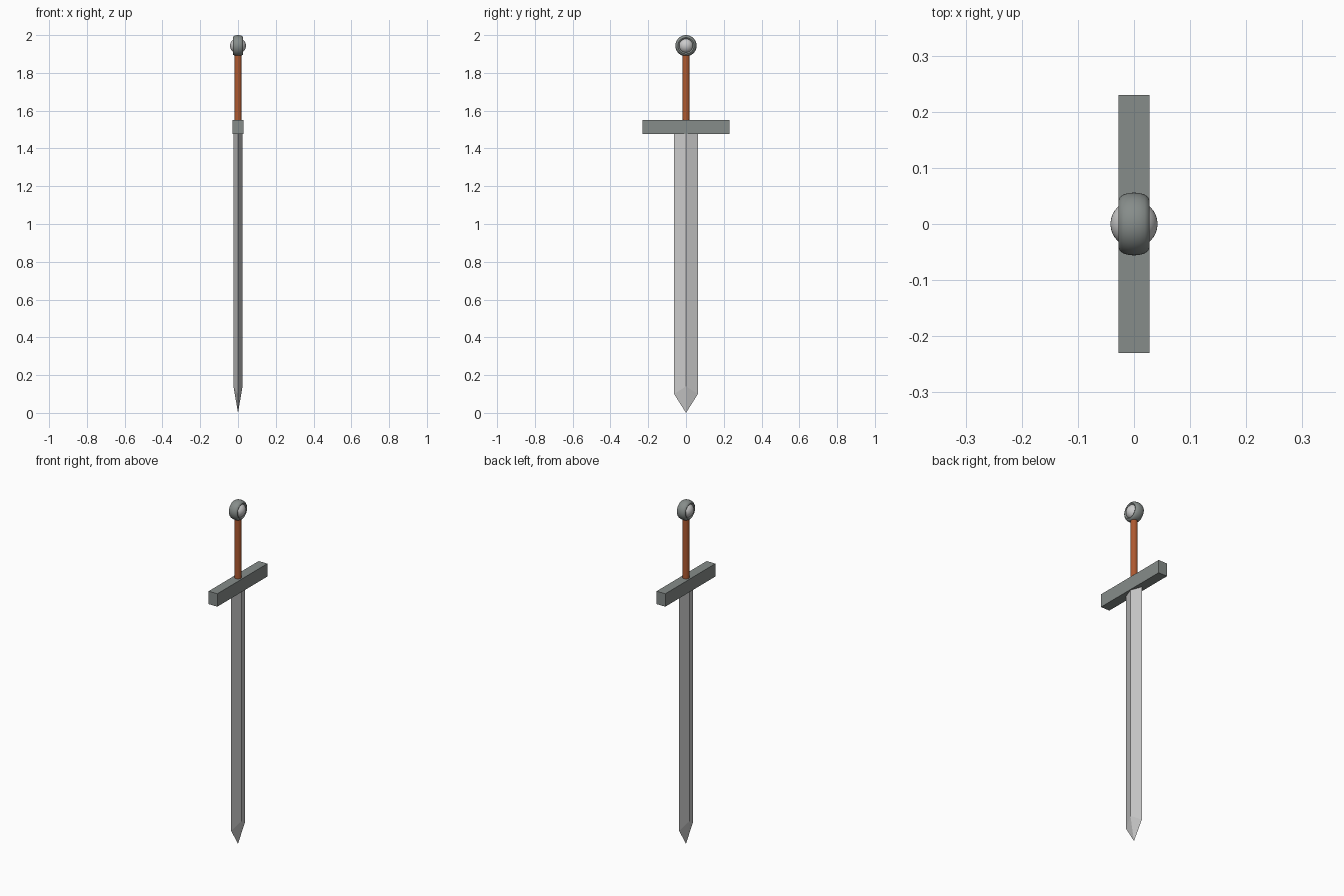
import bpy, math

if "Cube" in bpy.data.objects:
    bpy.data.objects.remove(bpy.data.objects["Cube"])

def material(name, rgb):
    m = bpy.data.materials.new(name)
    m.diffuse_color = (*rgb, 1)
    m.use_nodes = True
    m.node_tree.nodes["Principled BSDF"].inputs["Base Color"].default_value = m.diffuse_color
    return m

steel = material("dark_steel", (0.24, 0.265, 0.255))
leather = material("leather", (0.42, 0.10, 0.03))

def finish(name, mat=None, smooth=False):
    ob = bpy.context.object
    ob.name = name
    if mat:
        ob.data.materials.append(mat)
    bpy.ops.object.transform_apply(location=False, rotation=True, scale=True)
    if smooth:
        bpy.ops.object.shade_smooth_by_angle(angle=math.radians(40))
    return ob

# Blade: diamond section with a faceted point
W, T, TOP = 0.063, 0.024, 1.48
section = [(T, 0, 0.14), (0, W, 0.10), (-T, 0, 0.14), (0, -W, 0.10)]
verts = [(x, y, TOP) for x, y, _ in section] + section + [(0, 0, 0)]
faces = [(0, 1, 2, 3)]
for i in range(4):
    j = (i + 1) % 4
    faces += [(i, i + 4, j + 4, j), (i + 4, 8, j + 4)]
mesh = bpy.data.meshes.new("blade")
mesh.from_pydata(verts, [], faces)
blade = bpy.data.objects.new("blade", mesh)
bpy.context.collection.objects.link(blade)

# Crossguard
bpy.ops.mesh.primitive_cube_add(size=1, location=(0, 0, 1.513))
bpy.context.object.scale = (0.056, 0.46, 0.075)
finish("crossguard", steel)

# Grip
bpy.ops.mesh.primitive_cylinder_add(vertices=32, radius=0.019, depth=0.36,
                                    location=(0, 0, 1.73))
finish("grip", leather, True)

# Pommel: wide ring around a ball
PZ = 1.944
bpy.ops.mesh.primitive_torus_add(major_radius=0.043, minor_radius=0.013,
                                 major_segments=48, minor_segments=16,
                                 location=(0, 0, PZ),
                                 rotation=(0, math.pi / 2, 0))
bpy.context.object.scale = (1, 1, 2.1)
finish("pommel_ring", steel, True)
bpy.ops.mesh.primitive_uv_sphere_add(segments=32, ring_count=16, radius=0.042,
                                     location=(0, 0, PZ),
                                     rotation=(0, math.pi / 2, 0))
finish("pommel_ball", None, True)
